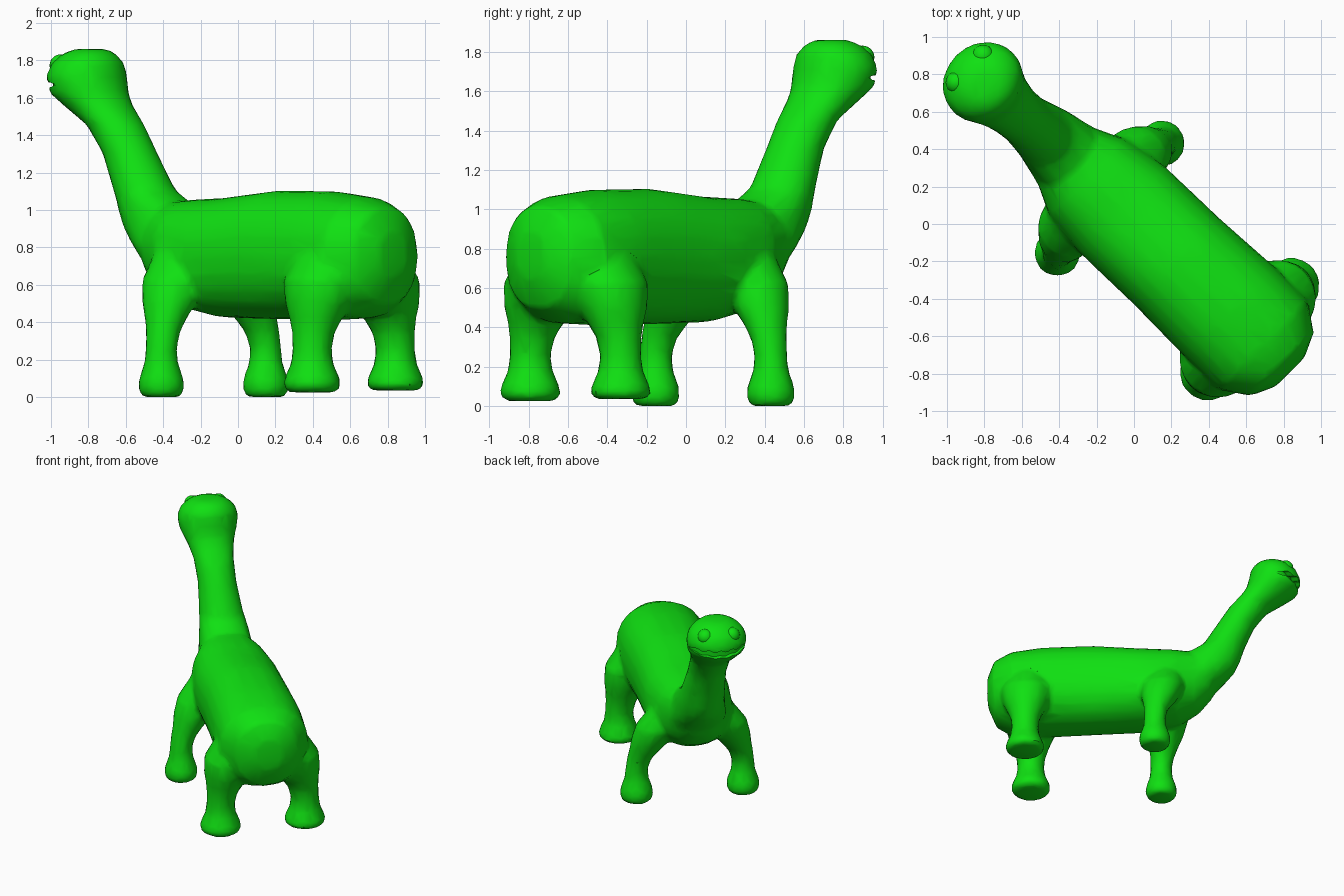
import bpy, bmesh, math
from mathutils import Vector

if "Cube" in bpy.data.objects:
    bpy.data.objects.remove(bpy.data.objects["Cube"])

R2 = math.sqrt(2)
HEAD_V = -0.035
green = bpy.data.materials.new("bright green")
green.diffuse_color = (0.005, 0.75, 0.006, 1)
green.use_nodes = True
green.node_tree.nodes["Principled BSDF"].inputs["Base Color"].default_value = green.diffuse_color


def place(u, v, z):
    """u runs forward along the animal, v runs across it."""
    return Vector(((v - u) / R2, (u + v) / R2, z))


def loft(bm, rings):
    """Skin a list of closed rings and cap both ends."""
    rows = [[bm.verts.new(p) for p in ring] for ring in rings]
    n = len(rows[0])
    for a, b in zip(rows, rows[1:]):
        for i in range(n):
            j = (i + 1) % n
            bm.faces.new((a[i], a[j], b[j], b[i]))
    bm.faces.new(rows[0])
    bm.faces.new(rows[-1])


def make_object(name, bm):
    bmesh.ops.recalc_face_normals(bm, faces=bm.faces[:])
    me = bpy.data.meshes.new(name)
    bm.to_mesh(me)
    bm.free()
    ob = bpy.data.objects.new(name, me)
    bpy.context.collection.objects.link(ob)
    me.materials.append(green)
    return ob


def circle(n=20, power=1.0):
    for i in range(n):
        c, s = math.cos(math.tau * i / n), math.sin(math.tau * i / n)
        yield (math.copysign(abs(c) ** power, c), math.copysign(abs(s) ** power, s))


def flat_ring(z, u, v, ru, rv):
    return [place(u + ru * c, v + rv * s, z) for c, s in circle()]


bm = bmesh.new()

# Torso: u, centre v, centre z, half height, half width
torso = [(-1.15, .03, .76, .12, .11), (-1.09, .03, .75, .26, .24),
         (-.95, .03, .74, .325, .335), (-.7, .03, .75, .345, .34),
         (-.3, .02, .755, .345, .325), (.1, .01, .74, .32, .325),
         (.35, 0, .76, .29, .29), (.5, 0, .79, .24, .22), (.62, 0, .84, .16, .14)]
loft(bm, [[place(u, v + hv * c, z + hz * s) for c, s in circle(24, .88)]
          for u, v, z, hz, hv in torso])

# Neck and head: z, centre u, half length, half width
neck = [(.66, .38, .19, .20), (.8, .46, .25, .22), (.9, .53, .27, .2),
        (1.0, .6, .245, .185), (1.1, .70, .17, .165), (1.3, .80, .15, .145),
        (1.45, .90, .16, .15), (1.55, 1.02, .19, .18), (1.62, 1.09, .21, .215),
        (1.71, 1.11, .205, .23), (1.78, 1.10, .185, .205),
        (1.83, 1.09, .14, .15), (1.857, 1.08, .08, .09)]
loft(bm, [flat_ring(z, u, HEAD_V * min(1, max(0, (z - 1) / .6)), ru, rv)
          for z, u, ru, rv in neck])

# Legs: foot u, foot v, hip u, hip v, foot scale, floor height
legs = [(.18, -.40, .27, -.17, 1.0, -.005), (.20, .41, .27, .17, 1.0, -.005),
        (-.84, -.28, -.82, -.14, 1.25, .02), (-.83, .36, -.82, .2, 1.25, .03)]
leg_profile = [(0, .10), (.025, .122), (.07, .125), (.11, .115), (.17, .092),
               (.25, .084), (.34, .092), (.42, .115), (.5, .145), (.62, .17), (.78, .13)]
for fu, fv, hu, hv, s, floor in legs:
    rings = []
    for z, r in leg_profile:
        t = max(0, (z - .3) / .48)
        rings.append(flat_ring(max(z, floor), fu + (hu - fu) * t, fv + (hv - fv) * t,
                               r * s, r * s) if z else
                     flat_ring(floor, fu, fv, r * s, r * s))
    if floor > 0:
        rings[1] = [p + Vector((0, 0, .02)) for p in rings[1]]
    loft(bm, rings)

body = make_object("body", bm)

# Blend the lofts into one skin, then facet it
rem = body.modifiers.new("blend", 'REMESH')
rem.mode = 'VOXEL'
rem.voxel_size = .02
smo = body.modifiers.new("soften", 'SMOOTH')
smo.factor = .5
smo.iterations = 7
dec = body.modifiers.new("facet", 'DECIMATE')
dec.ratio = .11

# Mouth cutter: a curved slot with scalloped lips
bm = bmesh.new()
N = 36
rings = []
for i in range(N + 1):
    t = -1 + 2 * i / N
    v = .215 * t
    deep = 1.10 + .15 * math.sqrt(max(0, 1 - t * t))
    gap = .006 + .024 * math.sqrt(max(0, 1 - t * t))
    wave = .008 * math.cos(t * math.pi * 5)
    mid = 1.652 + .02 * t * t
    hi, lo = mid + gap + wave, mid - gap + wave * .5
    rings.append([place(u, HEAD_V + v, z)
                  for u, z in ((deep, lo), (1.5, lo), (1.5, hi), (deep, hi))])
loft(bm, rings)
cutter = make_object("mouth_cutter", bm)
cutter.hide_render = True
cutter.hide_viewport = False
cut = body.modifiers.new("mouth", 'BOOLEAN')
cut.object = cutter
cut.operation = 'DIFFERENCE'
cut.solver = 'EXACT'

# Bake the body and rest it on the ground
bpy.context.view_layer.update()
dg = bpy.context.evaluated_depsgraph_get()
baked = bpy.data.meshes.new_from_object(body.evaluated_get(dg))
body.modifiers.clear()
body.data = baked
low = min(v.co.z for v in baked.vertices)
for v in baked.vertices:
    v.co.z -= low
baked.materials.clear()
baked.materials.append(green)
for p in baked.polygons:
    p.material_index = 0
bpy.data.objects.remove(cutter)

# Eyes
parts = [body]
for side, name in ((-1, "left_eye"), (1, "right_eye")):
    bm = bmesh.new()
    bmesh.ops.create_uvsphere(bm, u_segments=20, v_segments=12, radius=.06)
    bmesh.ops.translate(bm, verts=bm.verts[:],
                        vec=place(1.205, HEAD_V + side * .1, 1.772))
    parts.append(make_object(name, bm))

for ob in bpy.context.scene.objects:
    ob.select_set(ob in parts)
bpy.context.view_layer.objects.active = body
bpy.ops.object.shade_smooth_by_angle(angle=math.radians(30))
